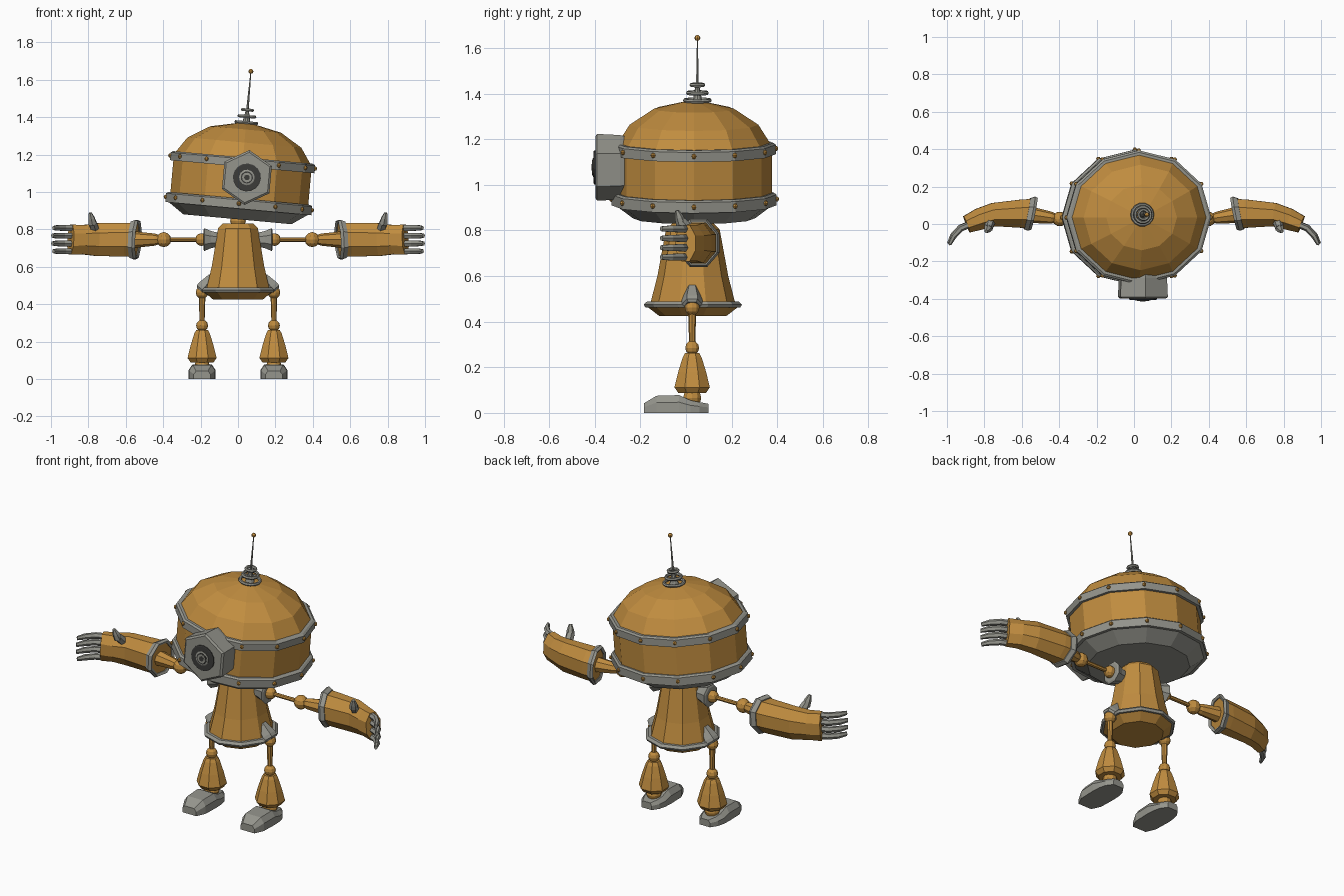
import bpy, bmesh, math
from mathutils import Matrix, Vector

if "Cube" in bpy.data.objects:
    bpy.data.objects.remove(bpy.data.objects["Cube"])


def material(name, rgb):
    m = bpy.data.materials.new(name)
    m.diffuse_color = (*rgb, 1)
    m.use_nodes = True
    m.node_tree.nodes["Principled BSDF"].inputs["Base Color"].default_value = m.diffuse_color
    return m


ORANGE = material("ochre paint", (0.53, 0.265, 0.05))
GREY = material("grey metal", (0.30, 0.30, 0.265))
DARK = material("dark glass", (0.045, 0.045, 0.042))


def loft(name, rings, mat, M=Matrix(), loop=False):
    """Skin a list of equal-length point rings; cap the ends or close the loop."""
    bm = bmesh.new()
    vs = [[bm.verts.new(M @ Vector(p)) for p in ring] for ring in rings]
    n = len(vs[0])
    pairs = list(zip(vs, vs[1:]))
    if loop:
        pairs.append((vs[-1], vs[0]))
    else:
        bm.faces.new(vs[0])
        bm.faces.new(vs[-1])
    for a, b in pairs:
        for i in range(n):
            j = (i + 1) % n
            bm.faces.new((a[i], a[j], b[j], b[i]))
    bmesh.ops.recalc_face_normals(bm, faces=bm.faces)
    me = bpy.data.meshes.new(name)
    bm.to_mesh(me)
    bm.free()
    me.materials.append(mat)
    ob = bpy.data.objects.new(name, me)
    bpy.context.collection.objects.link(ob)
    return ob


def lathe(name, profile, n, mat, M=Matrix(), ky=1.0, phase=0.0, loop=False):
    """Turn (radius, height) pairs around local z with n sides."""
    ang = [2 * math.pi * i / n + math.radians(phase) for i in range(n)]
    rings = [[(r * math.cos(a), r * ky * math.sin(a), h) for a in ang] for r, h in profile]
    return loft(name, rings, mat, M, loop)


def rod(name, a, b, profile, n, mat, phase=0.0):
    """Lathe along a to b; profile heights run 0 to 1."""
    a, b = Vector(a), Vector(b)
    d = b - a
    M = Matrix.Translation(a) @ d.to_track_quat('Z', 'Y').to_matrix().to_4x4()
    return lathe(name, [(r, h * d.length) for r, h in profile], n, mat, M, phase=phase)


def ball(name, c, r, mat, M=Matrix(), n=10, k=6):
    prof = [(r * max(math.sin(math.pi * i / k), 0.02), -r * math.cos(math.pi * i / k))
            for i in range(k + 1)]
    return lathe(name, prof, n, mat, M @ Matrix.Translation(c))


def torus(name, R, r, z, mat, M):
    prof = [(R + r * math.cos(t * math.pi / 3), z + r * math.sin(t * math.pi / 3))
            for t in range(6)]
    return lathe(name, prof, 14, mat, M, loop=True)


# --- tilted head -----------------------------------------------------------
HEAD = Matrix.Translation((0.015, 0.035, 1.05)) @ Matrix.Rotation(math.radians(5.2), 4, 'Y')
KY = 0.925
lathe("head_shell", [(0.37, -0.11), (0.37, 0.11), (0.36, 0.135), (0.305, 0.215),
                     (0.19, 0.285), (0.05, 0.315)], 12, ORANGE, HEAD, KY)
lathe("head_base", [(0.365, -0.105), (0.38, -0.135), (0.29, -0.197)], 12, GREY, HEAD, KY)
for label, lo, hi, R in (("lower", -0.14, -0.085, 0.392), ("upper", 0.085, 0.135, 0.388)):
    lathe(label + "_head_band", [(0.355, lo), (R, lo), (R, hi - 0.008), (R - 0.012, hi), (0.355, hi)],
          12, GREY, HEAD, KY, loop=True)
    for i in range(12):
        if label == "upper" and i == 9:
            continue
        a = i * math.pi / 6
        ball(label + "_band_rivet", (R * math.cos(a), R * KY * math.sin(a), (lo + hi) / 2),
             0.012, ORANGE, HEAD, 6, 4)

# --- hexagonal eye -----------------------------------------------------------
EYE = HEAD @ Matrix.Translation((0.03, -0.305, 0.03)) @ Matrix.Rotation(math.pi / 2, 4, 'X')
lathe("eye_housing", [(0.125, -0.05), (0.142, 0.02), (0.147, 0.12), (0.135, 0.128)],
      6, GREY, EYE, phase=90)
lathe("eye_lens", [(0.075, 0.126), (0.075, 0.133), (0.07, 0.135)], 16, DARK, EYE)
lathe("eye_iris", [(0.042, 0.134), (0.042, 0.138), (0.036, 0.140)], 12, GREY, EYE)
lathe("eye_iris_gap", [(0.033, 0.139), (0.033, 0.1415)], 12, DARK, EYE)
lathe("eye_inner_ring", [(0.026, 0.141), (0.026, 0.143)], 12, GREY, EYE)
lathe("eye_pupil", [(0.015, 0.142), (0.015, 0.1445)], 10, DARK, EYE)

# --- antenna -----------------------------------------------------------------
ANT = HEAD @ Matrix.Translation((0.0, 0.015, 0.30))
for R, z in ((0.055, 0.022), (0.042, 0.055), (0.026, 0.09)):
    torus("antenna_coil", R, 0.009, z, GREY, ANT)
lathe("antenna_foot", [(0.03, 0), (0.02, 0.03), (0.008, 0.09)], 10, GREY, ANT)
lathe("antenna_mast", [(0.007, 0.08), (0.0025, 0.29)], 6, GREY, ANT)
ball("antenna_tip", (0, 0, 0.297), 0.013, ORANGE, ANT, 8, 6)

# --- torso -------------------------------------------------------------------
BODY = Matrix.Translation((0, 0.03, 0))
lathe("torso", [(0.14, 0.425), (0.19, 0.465), (0.175, 0.49), (0.148, 0.60), (0.112, 0.805),
                (0.085, 0.832)], 10, ORANGE, BODY, 1.05, 18)
lathe("waist_band", [(0.165, 0.462), (0.198, 0.462), (0.205, 0.475), (0.192, 0.488), (0.165, 0.488)],
      10, GREY, BODY, 1.05, 18, loop=True)
ball("neck", (0, 0.03, 0.845), 0.042, ORANGE)

# finger centreline as (x, y, half width, half height)
FINGER = ((0.865, 0.005, 0.017, 0.018), (0.93, -0.022, 0.018, 0.018),
          (0.97, -0.065, 0.016, 0.017), (0.992, -0.108, 0.010, 0.012))
# glove sections as (x, y, half depth, half height)
GLOVE = ((0.545, 0.055, 0.078, 0.090), (0.60, 0.056, 0.076, 0.090), (0.75, 0.050, 0.062, 0.088),
         (0.83, 0.025, 0.055, 0.078), (0.895, -0.002, 0.043, 0.080))
# foot sections as (y, half width, height)
FOOT = ((-0.185, 0.045, 0.042), (-0.13, 0.070, 0.075), (-0.03, 0.073, 0.078),
        (0.02, 0.070, 0.055), (0.06, 0.060, 0.047), (0.098, 0.034, 0.040))
Z = 0.745
Y = 0.027

for s, side in ((-1, "left"), (1, "right")):
    S = Matrix.Scale(s, 4, (1, 0, 0))

    # shoulder, arm and elbow
    rod(side + "_shoulder_socket", (s * 0.085, Y, Z), (s * 0.185, Y, Z),
        [(0.035, 0), (0.05, 0.6), (0.066, 0.95), (0.055, 1)], 8, GREY, 22.5)
    ball(side + "_shoulder_ball", (s * 0.195, Y, Z), 0.034, ORANGE)
    rod(side + "_upper_arm", (s * 0.2, Y, Z), (s * 0.39, Y, Z), [(0.012, 0), (0.012, 1)], 8, ORANGE)
    ball(side + "_elbow_ball", (s * 0.397, Y, Z), 0.04, ORANGE)
    rod(side + "_forearm", (s * 0.42, 0.03, Z), (s * 0.57, 0.052, Z),
        [(0.024, 0), (0.032, 0.15), (0.046, 1)], 8, ORANGE)

    # glove and cuff
    def section(x, y, hy, hz, tilt=0.0, z=Z):
        k = 1 / math.cos(math.pi / 8)
        pts = []
        for i in range(8):
            a = (i + 0.5) * math.pi / 4
            dy, dz = hy * k * math.cos(a), hz * k * math.sin(a)
            pts.append((x + tilt * dy - 0.05 * dz, y + dy, z + dz))
        return pts

    tilts = (-0.2, -0.1, 0.15, 0.3, 0.4)
    loft(side + "_glove", [section(*g, t) for g, t in zip(GLOVE, tilts)], ORANGE, S)
    cuff = [section(x, 0.055, h, h + 0.014, -0.2) for x, h in
            ((0.540, 0.070), (0.533, 0.084), (0.548, 0.091), (0.572, 0.082), (0.572, 0.070))]
    loft(side + "_cuff", cuff, GREY, S, loop=True)

    # fingers and thumb
    for i in range(4):
        zc = 0.683 + 0.0415 * i
        spread = 1 + (0.02 if i in (1, 2) else 0)
        rings = []
        for x, y, w, h in FINGER:
            c = Vector((x if spread > 1 else x - 0.006, y, zc))
            out = Vector((0.75, 0.65, 0)) if y < -0.04 else Vector((0.35, 0.93, 0))
            rings.append([c + out * w * math.cos(a) + Vector((0, 0, h * math.sin(a)))
                          for a in [math.pi / 3 * j for j in range(6)]])
        loft(side + "_finger", rings, GREY, S)
    rod(side + "_thumb_base", (s * 0.765, 0.02, 0.795), (s * 0.778, -0.022, 0.84),
        [(0.026, 0), (0.023, 1)], 6, GREY)
    rod(side + "_thumb_tip", (s * 0.777, -0.02, 0.828), (s * 0.79, -0.04, 0.888),
        [(0.024, 0), (0.02, 0.5), (0.009, 1)], 6, GREY)

    # hip and leg
    x = s * 0.192
    rod(side + "_hip_socket", (s * 0.135, Y, 0.545), (s * 0.195, Y, 0.468),
        [(0.028, 0), (0.046, 0.7), (0.046, 0.9), (0.036, 1)], 6, GREY)
    ball(side + "_hip_ball", (x, Y, 0.462), 0.034, ORANGE)
    lathe(side + "_thigh", [(0.013, 0.29), (0.018, 0.45)], 8, ORANGE, Matrix.Translation((x, Y, 0)))
    ball(side + "_knee_ball", (x, Y, 0.285), 0.032, ORANGE)
    lathe(side + "_shin", [(0.066, 0.088), (0.084, 0.112), (0.066, 0.18), (0.045, 0.243), (0.034, 0.262)],
          8, ORANGE, Matrix.Translation((x, Y, 0)), phase=22.5)
    ball(side + "_ankle_ball", (x, Y, 0.065), 0.042, ORANGE)
    feet = [[(-w, y, 0), (w, y, 0), (w, y, 0.6 * h), (0.7 * w, y, h), (-0.7 * w, y, h), (-w, y, 0.6 * h)]
            for y, w, h in FOOT]
    loft(side + "_foot", feet, GREY, Matrix.Translation((x, 0, 0)))
